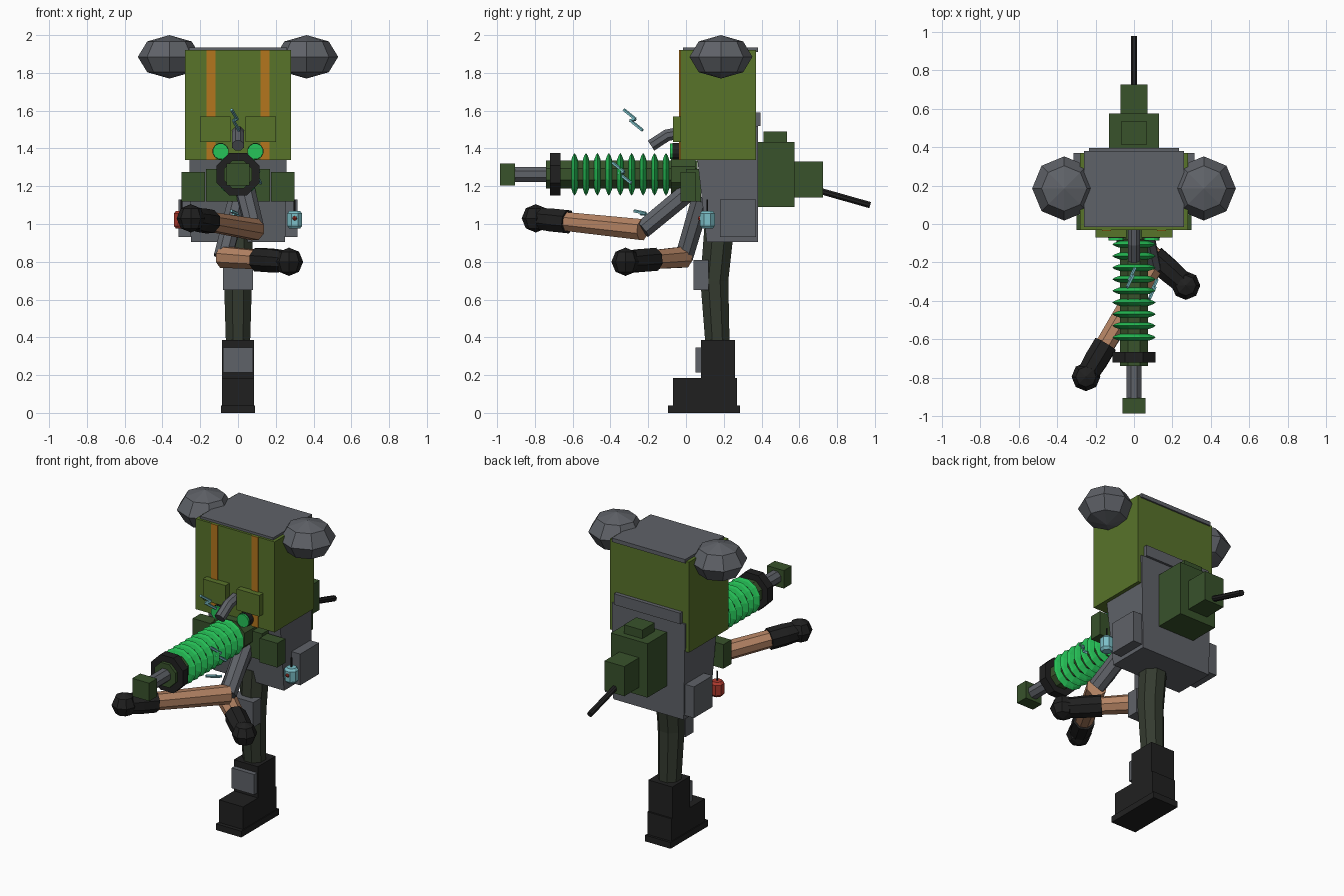
import bpy, bmesh, math
from mathutils import Vector, Matrix

cube = bpy.data.objects.get("Cube")
if cube:
    bpy.data.objects.remove(cube, do_unlink=True)


def material(name, hex_code):
    rgb = [int(hex_code[i:i + 2], 16) / 255 for i in (0, 2, 4)]
    lin = [c / 12.92 if c < 0.04 else ((c + 0.055) / 1.055) ** 2.4 for c in rgb]
    m = bpy.data.materials.new(name)
    m.use_nodes = True
    m.diffuse_color = (*lin, 1)
    m.node_tree.nodes["Principled BSDF"].inputs["Base Color"].default_value = (*lin, 1)
    return m


OLIVE = material("olive", "58732a")
GREEN = material("dark_green", "38522b")
GREY = material("steel_grey", "5f6268")
BLACK = material("black", "202020")
ORANGE = material("strap_orange", "b4761d")
GLOW = material("glowing_green", "26c458")
SKIN = material("skin_tan", "b58464")
CLOTH = material("trouser_green", "343b2f")
CYAN = material("spark_cyan", "7cc0c8")
RED = material("flask_red", "b03a2e")


def finish(name, bm, mat):
    bmesh.ops.recalc_face_normals(bm, faces=bm.faces)
    me = bpy.data.meshes.new(name)
    bm.to_mesh(me)
    bm.free()
    me.materials.append(mat)
    ob = bpy.data.objects.new(name, me)
    bpy.context.collection.objects.link(ob)
    return ob


def box(name, mat, x, y, z):
    """Box from (min, max) pairs; a single x number means symmetric."""
    x = x if isinstance(x, tuple) else (-x, x)
    bm = bmesh.new()
    bmesh.ops.create_cube(bm, size=1)
    for v in bm.verts:
        v.co = [(a + b) / 2 + c * (b - a) for (a, b), c in zip((x, y, z), v.co)]
    return finish(name, bm, mat)


def rod(name, mat, path, radii, sides=8):
    """Tube through path points, one radius per point, capped ends."""
    pts = [Vector(p) for p in path]
    bm = bmesh.new()
    rings = []
    for i, p in enumerate(pts):
        d = (pts[min(i + 1, len(pts) - 1)] - pts[max(i - 1, 0)]).normalized()
        u = d.cross(Vector((1, 0, 0)) if abs(d.x) < 0.8 else Vector((0, 0, 1))).normalized()
        w = d.cross(u)
        angles = [math.tau * (k + 0.5) / sides for k in range(sides)]
        rings.append([bm.verts.new(p + radii[i] * (u * math.cos(a) + w * math.sin(a)))
                      for a in angles])
    for a, b in zip(rings, rings[1:]):
        for k in range(sides):
            j = (k + 1) % sides
            bm.faces.new((a[k], a[j], b[j], b[k]))
    bm.faces.new(rings[0])
    bm.faces.new(rings[-1])
    return finish(name, bm, mat)


def ball(name, mat, center, size, rings=4):
    bm = bmesh.new()
    bmesh.ops.create_uvsphere(bm, u_segments=8, v_segments=rings, radius=1)
    bmesh.ops.transform(bm, matrix=Matrix.Translation(center) @ Matrix.Diagonal((*size, 1)),
                        verts=bm.verts)
    return finish(name, bm, mat)


def side(s, a, b):
    return (min(s * a, s * b), max(s * a, s * b))


# Helmet
box("helmet", OLIVE, 0.28, (-0.03, 0.37), (1.34, 1.92))
box("helmet_lid", GREY, 0.26, (-0.015, 0.38), (1.91, 1.935))

# Torso, narrowing toward the bottom front
torso = box("torso", GREY, 0.26, (0.04, 0.38), (0.905, 1.52))
for v in torso.data.vertices:
    if v.co.z < 1:
        v.co.x *= 0.96
        if v.co.y < 0.2:
            v.co.y = 0.11
box("back_collar", GREY, 0.235, (0.34, 0.395), (1.52, 1.59))
box("chest_plate", GREEN, 0.17, (0.0, 0.08), (1.12, 1.29))

# Paired parts on both sides
for s, tag in ((1, "left"), (-1, "right")):
    ball(tag + "_helmet_ball", GREY, (0.363 * s, 0.185, 1.885), (0.167, 0.167, 0.115))
    box(tag + "_strap", ORANGE, side(s, 0.12, 0.167), (-0.036, -0.029), (1.34, 1.92))
    box(tag + "_pouch", OLIVE, side(s, 0.04, 0.2), (-0.07, -0.02), (1.435, 1.57))
    box(tag + "_shoulder_pad", GREEN, side(s, 0.175, 0.3), (-0.03, 0.05), (1.12, 1.275))
    box(tag + "_hip_box", GREY, side(s, 0.23, 0.315), (0.18, 0.37), (0.93, 1.13))
    rod(tag + "_goggle_rim", BLACK, [(0.092 * s, -0.072, 1.385), (0.092 * s, -0.02, 1.385)],
        [0.044] * 2, 12)
    rod(tag + "_goggle_lens", GLOW, [(0.092 * s, -0.085, 1.385), (0.092 * s, -0.07, 1.385)],
        [0.042] * 2, 12)
    # Hanging flask and pin
    mat = CYAN if s > 0 else RED
    fx, fy = 0.3 * s, 0.113
    rod(tag + "_flask", mat, [(fx, fy, z) for z in (0.975, 0.99, 1.055, 1.07)],
        [0.03, 0.043, 0.043, 0.03])
    rod(tag + "_flask_pin", BLACK, [(fx, fy, 1.06), (fx, fy, 1.13)], [0.005] * 2, 6)
ball("flask_button", RED, (0.3, 0.073, 1.03), (0.012, 0.01, 0.012))

# Breathing hose
rod("nose_hose", GREY, [(0, -0.02, 1.485), (0, -0.1, 1.47), (0, -0.185, 1.415)],
    [0.034, 0.034, 0.034])

# Backpack and tail rod
box("backpack", GREEN, 0.13, (0.37, 0.575), (1.09, 1.435))
box("backpack_cap", GREY, 0.065, (0.41, 0.535), (1.43, 1.49)).data.materials[0] = GREEN
box("backpack_engine", GREEN, 0.07, (0.57, 0.725), (1.14, 1.33))
rod("tail_rod", BLACK, [(0, 0.71, 1.175), (0, 0.975, 1.1)], [0.018] * 2)

# Coil gun
GZ = 1.263


def gun_tube(name, mat, y0, y1, r):
    rod(name, mat, [(0, y0, GZ), (0, y1, GZ)], [r] * 2)


box("gun_muzzle", GREEN, 0.06, (-0.985, -0.905), (1.205, 1.32))
gun_tube("gun_barrel", GREY, -0.91, -0.73, 0.043)
gun_tube("gun_body", GREEN, -0.74, 0.06, 0.08)
gun_tube("gun_collar", BLACK, -0.72, -0.665, 0.122)
gun_tube("gun_rear", GREEN, -0.08, 0.05, 0.11)
for i in range(9):
    y = -0.59 + i * 0.0605
    rod("gun_coil", GLOW, [(0, y - 0.017, GZ), (0, y - 0.009, GZ), (0, y, GZ),
                           (0, y + 0.009, GZ), (0, y + 0.017, GZ)],
        [0.08, 0.103, 0.117, 0.103, 0.08], 12)

# Electric sparks
for n, (x, y, z, flip) in enumerate([(-0.015, -0.28, 1.55, 1), (-0.015, -0.225, 1.055, 0.25),
                                     (0.1, -0.34, 1.27, 1)]):
    steps = [(-0.02, -0.05, 0.055), (0.01, 0.012, 0.005), (-0.01, -0.015, -0.002),
             (0.02, 0.05, -0.055)]
    pts = [(x + a, y + b, z + c * flip) for a, b, c in steps]
    for p, q in zip(pts, pts[1:]):
        rod("spark_%d" % n, CYAN, [p, q], [0.009] * 2, 5)


# Arms: sleeve, bare forearm, glove cuff and fist
def arm(tag, shoulder, elbow, fist, cuff_start):
    e, f = Vector(elbow), Vector(fist)
    cuff = e.lerp(f, cuff_start)
    rod(tag + "_sleeve", GREY, [shoulder, e], [0.055, 0.052])
    rod(tag + "_forearm", SKIN, [e, cuff], [0.06, 0.054])
    rod(tag + "_cuff", BLACK, [cuff, e.lerp(f, 0.5 + cuff_start / 2), f],
        [0.066, 0.066, 0.058])
    ball(tag + "_fist", BLACK, fist, (0.075, 0.075, 0.075))


arm("right_arm", (0.03, 0.06, 1.21), (0.09, -0.23, 0.97), (-0.25, -0.795, 1.03), 0.7)
arm("left_arm", (0.0, 0.08, 1.13), (-0.08, -0.01, 0.825), (0.27, -0.32, 0.8), 0.52)

# Leg and boot
rod("leg", CLOTH, [(0, 0.175, 0.97), (0, 0.15, 0.7), (0, 0.167, 0.36)], [0.085, 0.08, 0.069])
box("knee_pad", GREY, 0.08, (0.04, 0.12), (0.65, 0.81))
box("shin_pad", GREY, 0.08, (0.05, 0.09), (0.215, 0.345))
box("boot_shaft", BLACK, 0.085, (0.08, 0.26), (0.17, 0.385))
box("boot_foot", BLACK, 0.085, (-0.07, 0.27), (0.03, 0.185))
box("boot_sole", BLACK, 0.09, (-0.095, 0.285), (0, 0.04))
